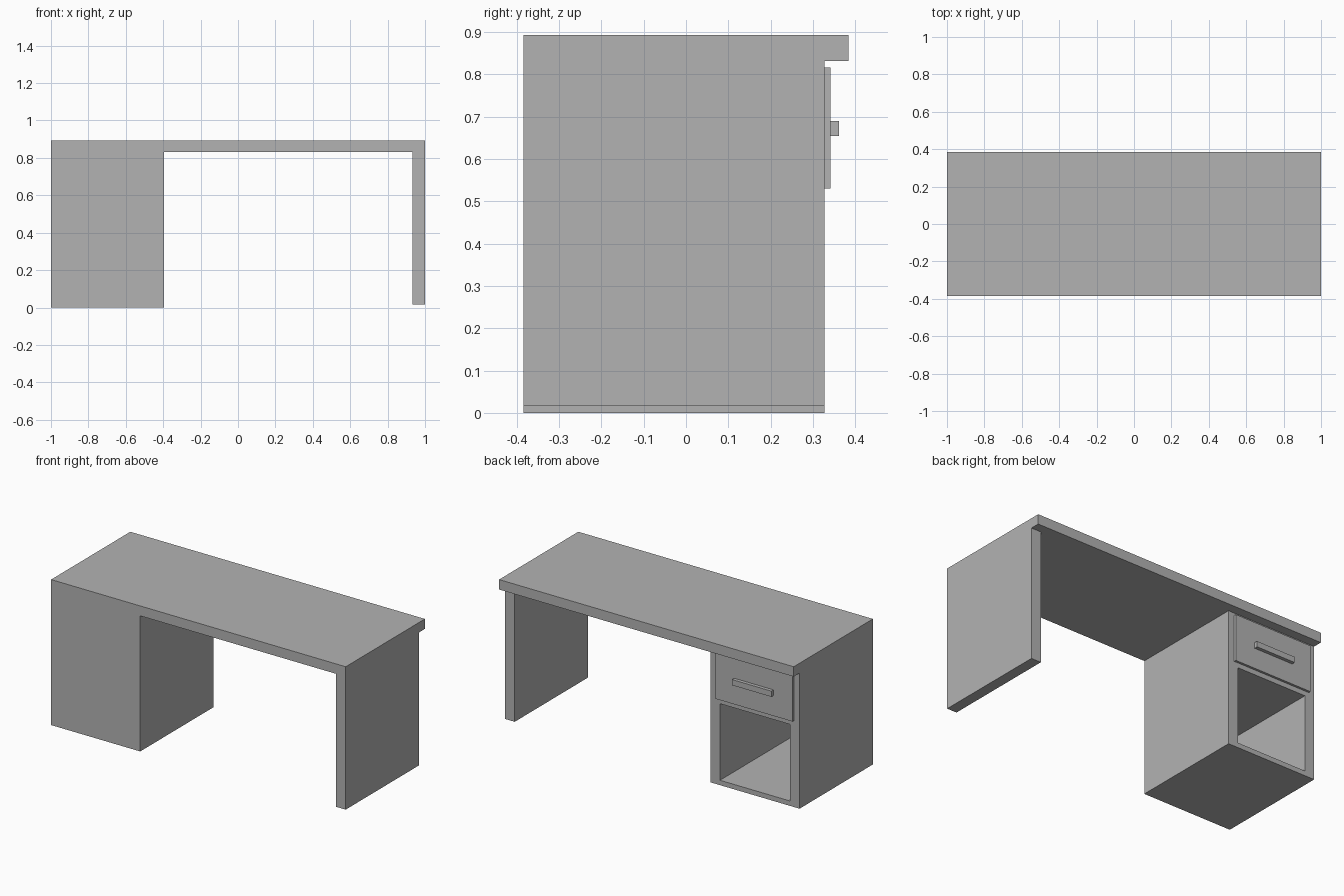
import bpy
import bmesh

cube = bpy.data.objects.get("Cube")
if cube:
    bpy.data.objects.remove(cube, do_unlink=True)

# One plain grey for the whole desk
GREY = (0.45, 0.45, 0.45, 1)
grey = bpy.data.materials.new("plain grey")
grey.use_nodes = True
grey.diffuse_color = GREY
grey.node_tree.nodes["Principled BSDF"].inputs["Base Color"].default_value = GREY


def box(name, x, y, z):
    """Flat-sided box spanning the (min, max) ranges given per axis."""
    bm = bmesh.new()
    bmesh.ops.create_cube(bm, size=1)
    for v in bm.verts:
        v.co = [span[0] if c < 0 else span[1] for c, span in zip(v.co, (x, y, z))]
    mesh = bpy.data.meshes.new(name)
    bm.to_mesh(mesh)
    bm.free()
    mesh.materials.append(grey)
    obj = bpy.data.objects.new(name, mesh)
    bpy.context.collection.objects.link(obj)
    return obj


FRONT, BACK = -0.384, 0.384     # worktop edges
FACE = 0.327                    # plane of the cabinet and leg on the drawer side
UNDER, TOP = 0.832, 0.893       # worktop underside and surface

# Worktop and the single panel leg
box("worktop", (-1, 1), (FRONT, BACK), (UNDER, TOP))
box("panel_leg", (0.934, 1), (FRONT, FACE), (0.016, UNDER))

# Cabinet with an open cubby hole
cabinet = box("cabinet", (-1, -0.395), (FRONT, FACE), (0, UNDER))
cutter = box("cubby_cutter", (-0.935, -0.46), (FRONT + 0.03, FACE + 0.1), (0.03, 0.5))
cutter.hide_render = True
cutter.hide_viewport = True
cutter.display_type = 'WIRE'
cut = cabinet.modifiers.new("cubby", 'BOOLEAN')
cut.operation = 'DIFFERENCE'
cut.solver = 'EXACT'
cut.object = cutter

# Drawer front and its bar handle
DRAWER = 0.341
box("drawer_front", (-0.962, -0.434), (FACE, DRAWER), (0.53, 0.817))
box("drawer_handle", (-0.833, -0.567), (DRAWER, 0.362), (0.655, 0.69))
